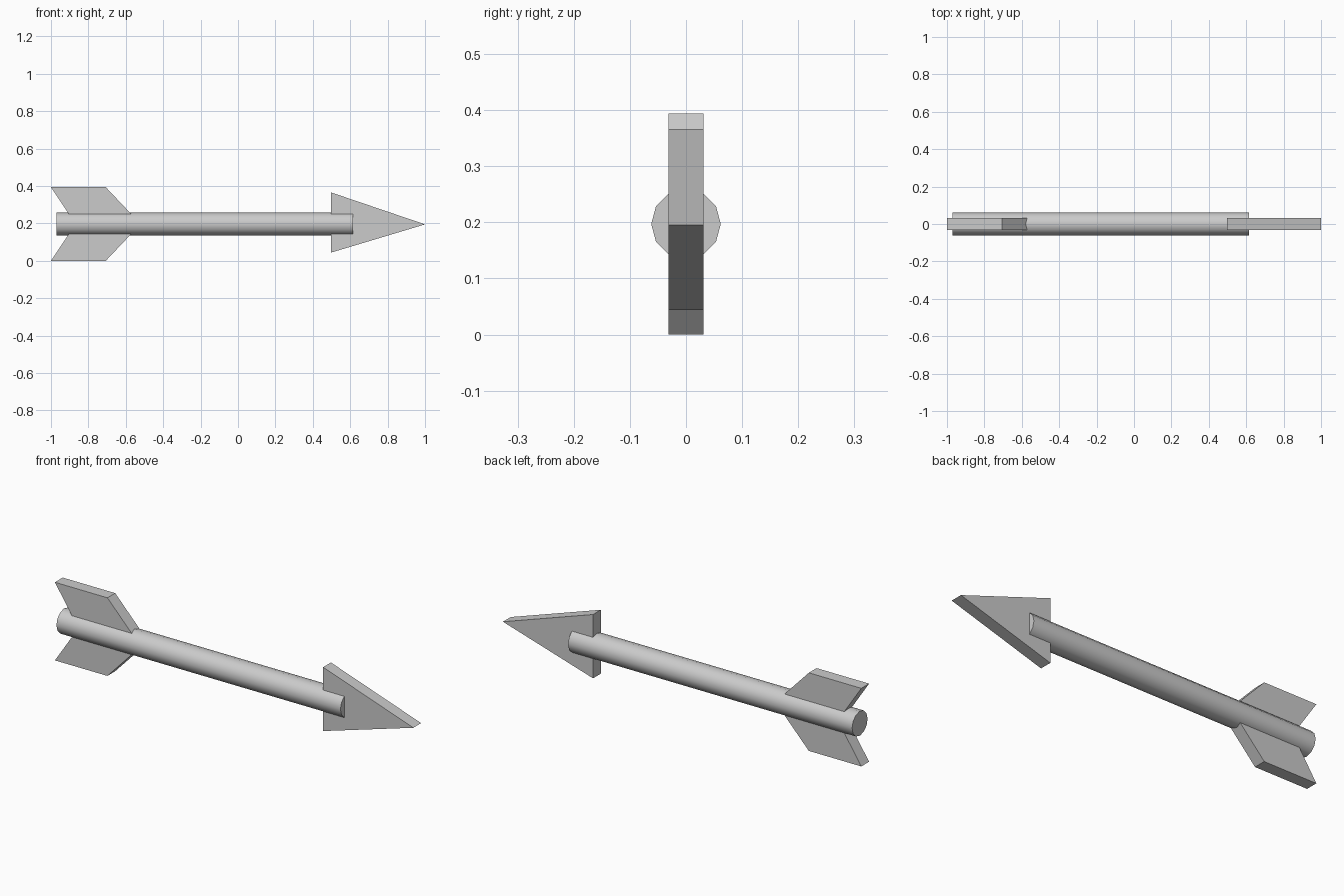
import bpy, bmesh, math

if "Cube" in bpy.data.objects:
    bpy.data.objects.remove(bpy.data.objects["Cube"])

MID = 0.199      # height of the arrow's axis
HALF = 0.031     # half thickness of the flat parts


def plate(name, outline):
    """Extrude an x-z outline along y into a flat plate centred on y = 0."""
    bm = bmesh.new()
    face = bm.faces.new([bm.verts.new((x, -HALF, z)) for x, z in outline])
    ext = bmesh.ops.extrude_face_region(bm, geom=[face])
    moved = [v for v in ext["geom"] if isinstance(v, bmesh.types.BMVert)]
    bmesh.ops.translate(bm, verts=moved, vec=(0, 2 * HALF, 0))
    bmesh.ops.recalc_face_normals(bm, faces=bm.faces)
    mesh = bpy.data.meshes.new(name)
    bm.to_mesh(mesh)
    bm.free()
    obj = bpy.data.objects.new(name, mesh)
    bpy.context.collection.objects.link(obj)
    return obj


# Shaft: 12-sided rod along x, smooth sides and flat ends
x0, x1 = -0.97, 0.615
bpy.ops.mesh.primitive_cylinder_add(
    vertices=12, radius=0.062, depth=x1 - x0,
    location=((x0 + x1) / 2, 0, MID), rotation=(0, math.pi / 2, 0))
bpy.context.object.name = "shaft"
bpy.ops.object.shade_smooth_by_angle(angle=math.radians(40))

# Arrowhead: flat triangle
plate("arrowhead", [(0.497, 0.046), (1.0, 0.197), (0.497, 0.368)])

# Tail fins: swept-back vanes meeting inside the shaft
for name, side in (("upper_fin", 1), ("lower_fin", -1)):
    plate(name, [(x, MID + side * h) for x, h in
                 ((-1.0, 0.197), (-0.707, 0.197), (-0.53, 0.01), (-0.876, 0.01))])

# Rest the arrow on z = 0
for obj in bpy.context.collection.objects:
    obj.location.z -= 0.002
